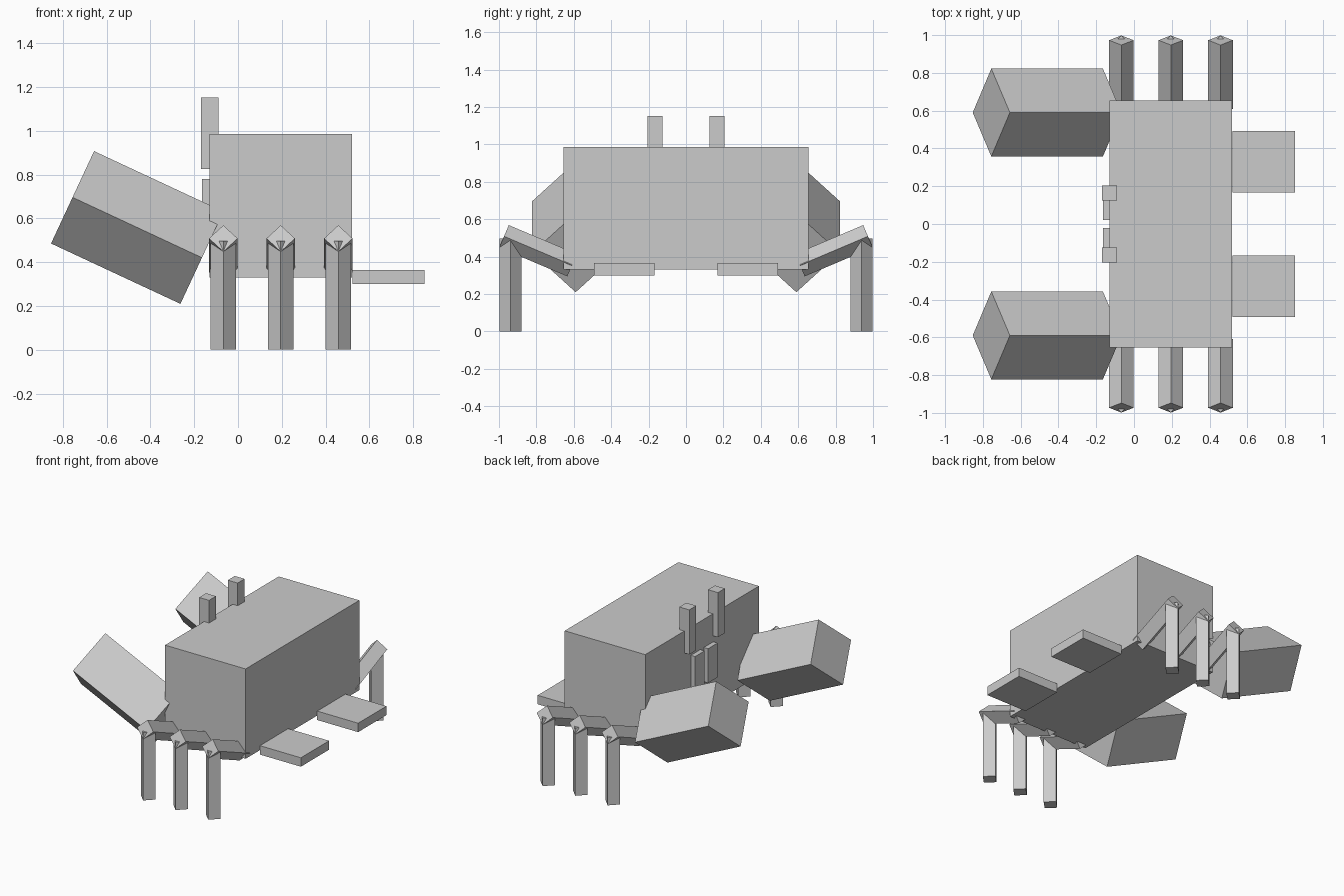
import bpy
from math import radians, pi
from mathutils import Matrix, Vector

if "Cube" in bpy.data.objects:
    bpy.data.objects.remove(bpy.data.objects["Cube"])

grey = bpy.data.materials.new("plain grey")
grey.diffuse_color = (0.6, 0.6, 0.6, 1)
grey.use_nodes = True
grey.node_tree.nodes["Principled BSDF"].inputs["Base Color"].default_value = grey.diffuse_color


def box(name, centre, size, rot=Matrix.Identity(4)):
    """Flat-faced box, given its centre, its full size and a rotation."""
    bpy.ops.mesh.primitive_cube_add(size=1)
    ob = bpy.context.object
    ob.name = name
    scale = Matrix.Diagonal((*size, 1))
    ob.data.transform(Matrix.Translation(Vector(centre)) @ rot @ scale)
    ob.data.materials.append(grey)
    return ob


# Body shell
box("body", (0.195, 0, 0.658), (0.65, 1.31, 0.655))

for side, label in ((-1, "front"), (1, "back")):
    # Claw: square bar standing on its edge, tilted down toward the body
    tilt = Matrix.Rotation(radians(25), 4, 'Y') @ Matrix.Rotation(pi / 4, 4, 'X')
    box(f"{label}_claw", (-0.46, side * 0.59, 0.558), (0.652, 0.329, 0.329), tilt)

    # Eye stalk and mouth plate
    box(f"{label}_eye_stalk", (-0.13, side * 0.165, 0.988), (0.08, 0.08, 0.325))
    box(f"{label}_mouth_plate", (-0.147, side * 0.075, 0.655), (0.035, 0.11, 0.25))

    # Tail paddle
    box(f"{label}_tail_paddle", (0.687, side * 0.33, 0.332), (0.33, 0.325, 0.065))

    # Legs: sloping thigh and upright shin, both set on edge
    for i, x in enumerate((-0.067, 0.195, 0.458), 1):
        slope = (Matrix.Rotation(side * radians(23), 4, 'X')
                 @ Matrix.Rotation(pi / 4, 4, 'Y'))
        box(f"{label}_thigh_{i}", (x, side * 0.791, 0.431), (0.092, 0.395, 0.092), slope)
        box(f"{label}_shin_{i}", (x, side * 0.939, 0.248), (0.083, 0.083, 0.495),
            Matrix.Rotation(pi / 4, 4, 'Z'))
